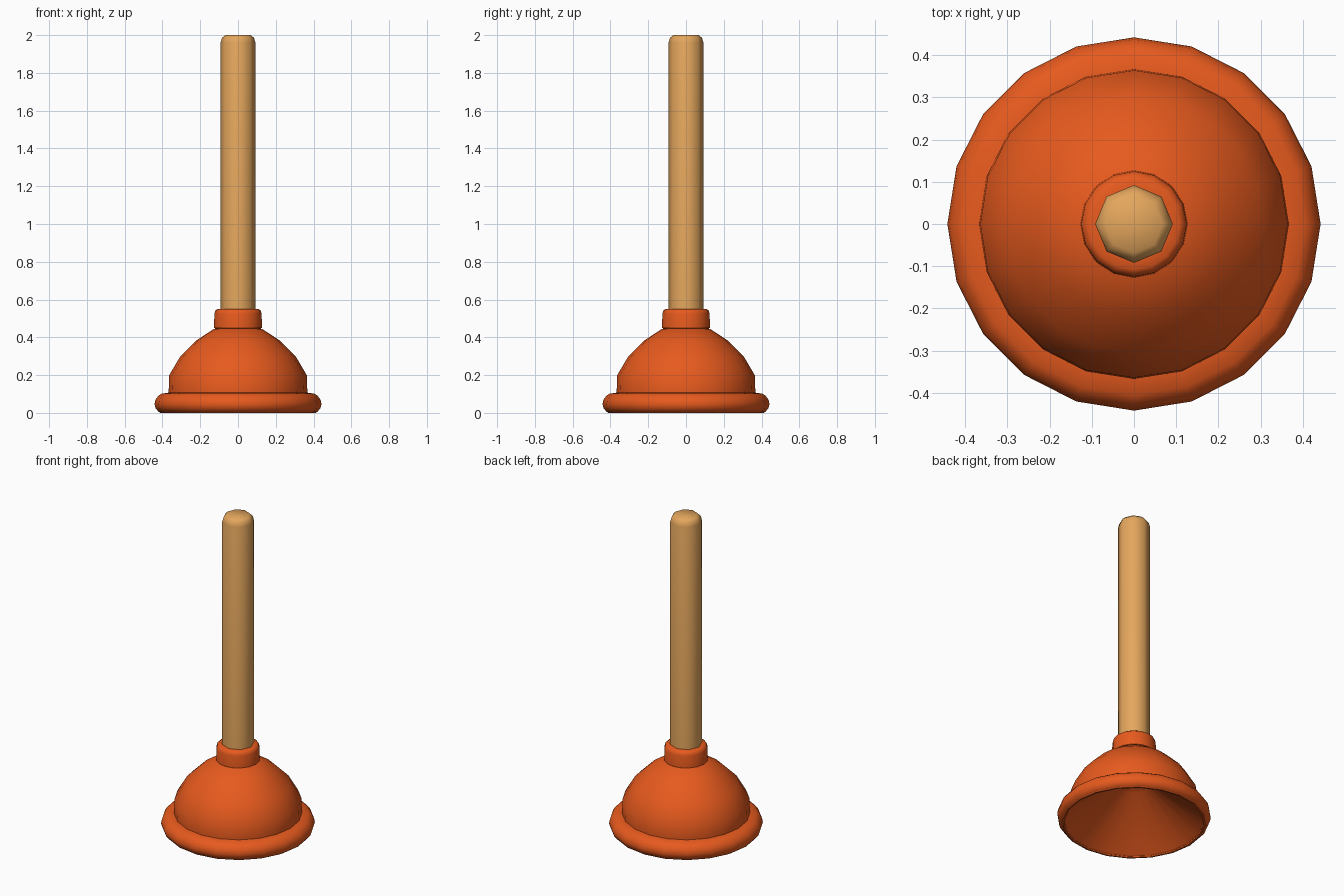
import bpy, bmesh, math

if "Cube" in bpy.data.objects:
    bpy.data.objects.remove(bpy.data.objects["Cube"])

def material(name, color):
    m = bpy.data.materials.new(name)
    m.diffuse_color = (*color, 1)
    m.use_nodes = True
    m.node_tree.nodes["Principled BSDF"].inputs["Base Color"].default_value = m.diffuse_color
    return m

orange = material("orange_rubber", (0.81, 0.104, 0.013))
wood = material("light_wood", (0.78, 0.385, 0.11))

def lathe(name, profile, sides, mat, angle=40):
    """Revolve (radius, height) points around z; radius 0 makes a pole."""
    bm = bmesh.new()
    rings = []
    for r, z in profile:
        if r == 0:
            rings.append([bm.verts.new((0, 0, z))] * sides)
        else:
            rings.append([bm.verts.new((r * math.cos(2 * math.pi * i / sides),
                                        r * math.sin(2 * math.pi * i / sides), z))
                          for i in range(sides)])
    for a, b in zip(rings, rings[1:]):
        for i in range(sides):
            j = (i + 1) % sides
            loop = list(dict.fromkeys((a[i], a[j], b[j], b[i])))
            bm.faces.new(loop)
    bmesh.ops.recalc_face_normals(bm, faces=bm.faces)
    me = bpy.data.meshes.new(name)
    bm.to_mesh(me)
    bm.free()
    me.materials.append(mat)
    ob = bpy.data.objects.new(name, me)
    bpy.context.collection.objects.link(ob)
    bpy.ops.object.select_all(action='DESELECT')
    ob.select_set(True)
    bpy.context.view_layer.objects.active = ob
    bpy.ops.object.shade_smooth_by_angle(angle=math.radians(angle))
    return ob

# Rubber cup: conical hollow, rolled rim, outer dome
lathe("rubber_cup", [
    (0, 0.27), (0.09, 0.25), (0.39, 0.012), (0.405, 0.003), (0.42, 0.005),
    (0.436, 0.025), (0.442, 0.045), (0.437, 0.07), (0.422, 0.09), (0.405, 0.102),
    (0.367, 0.107), (0.367, 0.12), (0.364, 0.2),
    (0.305, 0.30), (0.219, 0.385), (0.127, 0.445), (0, 0.455)], 20, orange, 55)

# Collar that grips the handle
lathe("collar", [(0.10, 0.44), (0.127, 0.45), (0.125, 0.525), (0.12, 0.542),
                 (0.108, 0.55), (0.08, 0.55), (0.08, 0.47)], 16, orange, 50)

# Wooden handle with rounded top
lathe("handle", [(0, 0.448), (0.092, 0.448), (0.092, 1.96), (0.085, 1.985),
                 (0.068, 2.0), (0, 2.0)], 8, wood, 60)
# Floor contact ring under the rim
lathe("rim_base", [(0.398, 0.006), (0.402, 0), (0.412, 0), (0.418, 0.006)], 20, orange)
